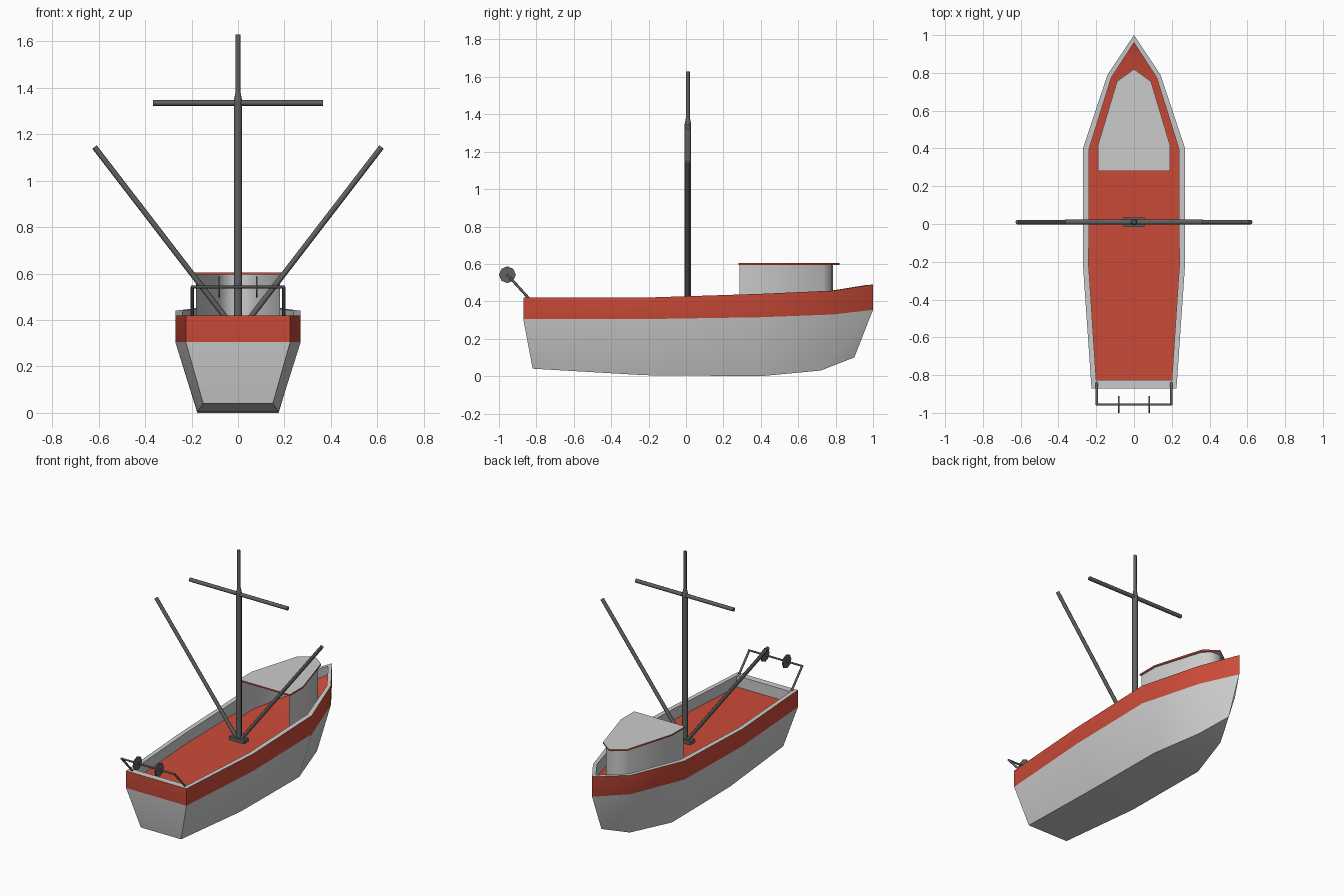
import bpy, bmesh, math
from mathutils import Vector

if "Cube" in bpy.data.objects:
    bpy.data.objects.remove(bpy.data.objects["Cube"])


def material(name, color):
    m = bpy.data.materials.new(name)
    m.diffuse_color = color
    m.use_nodes = True
    m.node_tree.nodes["Principled BSDF"].inputs["Base Color"].default_value = m.diffuse_color
    return m


GREY = material("hull_grey", (0.6, 0.6, 0.6, 1))
RED = material("paint_red", (0.6, 0.07, 0.04, 1))
DARK = material("metal_dark", (0.12, 0.12, 0.12, 1))


def finish(name, bm, mats, angle=30):
    bmesh.ops.remove_doubles(bm, verts=bm.verts, dist=0.0005)
    me = bpy.data.meshes.new(name)
    bm.to_mesh(me)
    bm.free()
    ob = bpy.data.objects.new(name, me)
    bpy.context.collection.objects.link(ob)
    for m in mats:
        me.materials.append(m)
    bpy.ops.object.select_all(action='DESELECT')
    ob.select_set(True)
    bpy.context.view_layer.objects.active = ob
    bpy.ops.object.shade_smooth_by_angle(angle=math.radians(angle))
    return ob


# Hull: lines running stern to bow as (half width, y, z)
keel = [(.15, -.82, .04), (.175, -.22, .005), (.175, .4, 0), (.085, .72, .03), (0, .9, .10)]
chine = [(.225, -.87, .305), (.27, -.22, .305), (.27, .4, .315), (.14, .79, .33), (0, 1, .355)]
sheer = [(.225, -.87, .42), (.27, -.22, .42), (.27, .4, .44), (.14, .79, .457), (0, 1, .49)]
inner = [(.2, -.825, .42), (.24, -.22, .42), (.237, .4, .44), (.12, .775, .457), (0, .96, .487)]
deck = [(x, y, z) for (x, y, _), z in zip(inner, (.345, .345, .355, .375, .43))]
lines = [keel, chine, sheer, inner, deck]
strip_mats = [0, 1, 0, 0]

bm = bmesh.new()
grid = {s: [[bm.verts.new((s * x, y, z)) for x, y, z in ln] for ln in lines] for s in (1, -1)}


def face(vs, mat):
    bm.faces.new(vs).material_index = mat


for s in (1, -1):
    g = grid[s]
    for k, mat in enumerate(strip_mats):
        for i in range(4):
            q = [g[k][i], g[k][i + 1], g[k + 1][i + 1], g[k + 1][i]]
            face(q if s == 1 else q[::-1], mat)
R, L = grid[1], grid[-1]
for i in range(4):  # bottom and deck
    face([L[0][i], L[0][i + 1], R[0][i + 1], R[0][i]], 0)
    face([R[4][i], R[4][i + 1], L[4][i + 1], L[4][i]], 1)
for k, mat in enumerate(strip_mats):  # stern
    face([L[k][0], R[k][0], R[k + 1][0], L[k + 1][0]], mat)
finish("hull", bm, [GREY, RED])


def prism(name, half, z0, z1, mats, roof):
    """Mirrored plan outline, either open-backed walls or a capped slab."""
    pts = half + [(-x, y) for x, y in reversed(half) if x > 0]
    b = bmesh.new()
    lo = [b.verts.new((x, y, z0)) for x, y in pts]
    hi = [b.verts.new((x, y, z1)) for x, y in pts]
    n = len(pts)
    for i in range(n if roof else n - 1):
        j = (i + 1) % n
        b.faces.new((lo[i], lo[j], hi[j], hi[i])).material_index = len(mats) - 1
    if roof:
        b.faces.new(hi)
        b.faces.new(lo[::-1])
    return finish(name, b, mats, 40)


# Wheelhouse: walls open at the back, roof with red edge
prism("cabin_walls", [(.18, .285), (.18, .42), (.082, .735), (.04, .78), (0, .785)],
      .35, .597, [GREY], False)
prism("cabin_roof", [(.19, .28), (.19, .42), (.09, .755), (0, .82)],
      .595, .605, [GREY, RED], True)


def rod(name, a, b, r, r2=None, sides=8):
    a, b = Vector(a), Vector(b)
    d = b - a
    m = bmesh.new()
    bmesh.ops.create_cone(m, cap_ends=True, segments=sides, radius1=r,
                          radius2=r if r2 is None else r2, depth=d.length)
    ob = finish(name, m, [DARK], 50)
    ob.location = (a + b) / 2
    ob.rotation_mode = 'QUATERNION'
    ob.rotation_quaternion = d.to_track_quat('Z', 'Y')
    return ob


# Mast and yard
Y = .01
rod("mast_lower", (0, Y, .35), (0, Y, 1.345), .018)
rod("mast_taper", (0, Y, 1.345), (0, Y, 1.38), .018, .011)
rod("mast_upper", (0, Y, 1.38), (0, Y, 1.63), .011)
rod("yard", (-.365, Y, 1.335), (.365, Y, 1.335), .013)

# Mast foot
bm = bmesh.new()
bmesh.ops.create_cube(bm, size=1)
bmesh.ops.scale(bm, vec=(.11, .05, .025), verts=bm.verts)
bmesh.ops.translate(bm, vec=(0, Y, .36), verts=bm.verts)
finish("mast_foot", bm, [DARK])

# Booms, stern gantry and its rollers
for s, side in ((1, "right"), (-1, "left")):
    rod("boom_" + side, (s * .022, Y, .37), (s * .618, Y, 1.145), .012)
    rod("gantry_post_" + side, (s * .197, -.835, .41), (s * .197, -.955, .542), .007)
    rod("roller_" + side, (s * .077, -.955, .542), (s * .085, -.955, .542), .045)
rod("gantry_bar", (-.202, -.955, .542), (.202, -.955, .542), .006)
